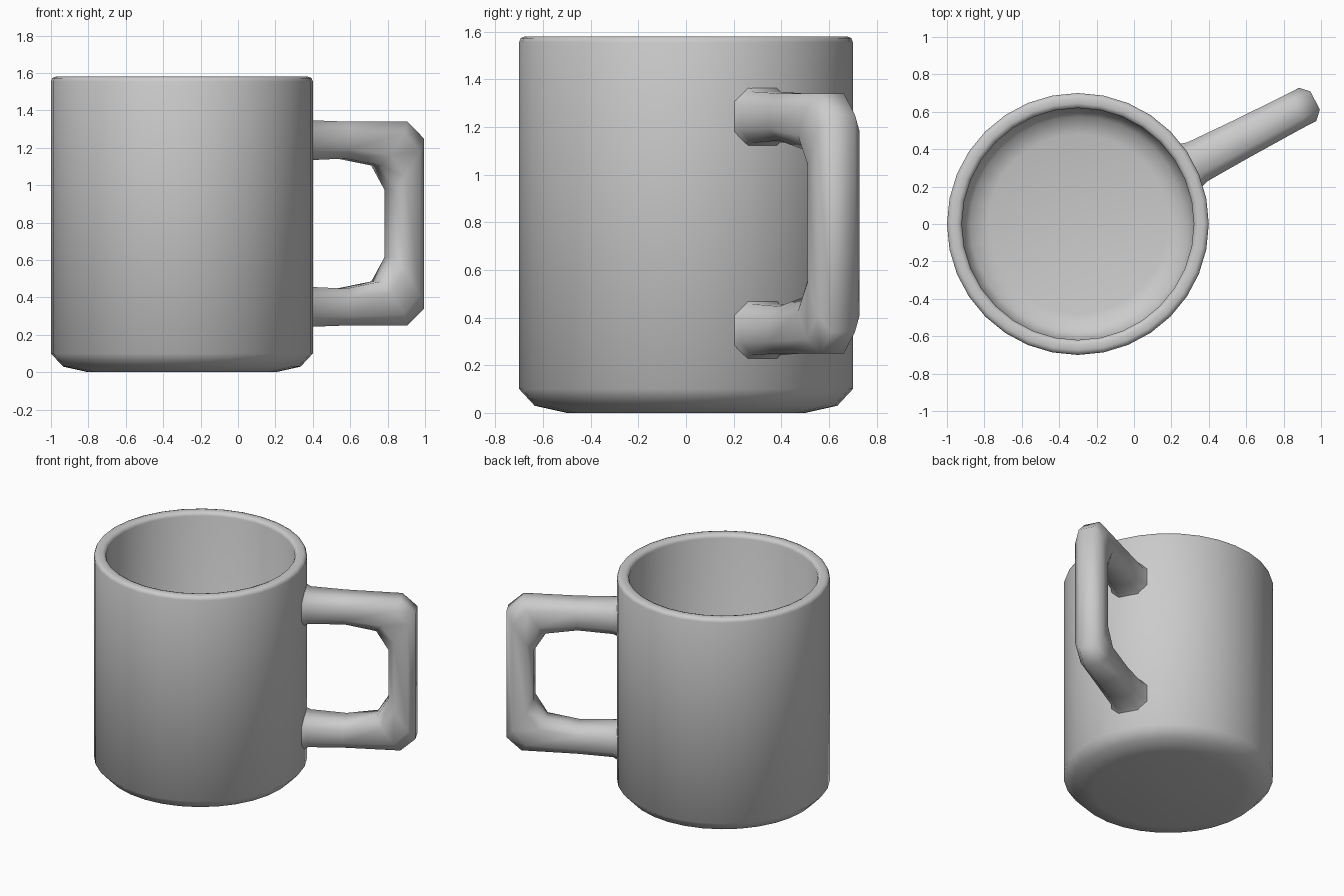
import bpy, bmesh, math

if "Cube" in bpy.data.objects:
    bpy.data.objects.remove(bpy.data.objects["Cube"])

CX = -0.3                      # mug axis
ANGLE = math.radians(27.5)     # direction of the handle
MID = 0.795                    # handle mid height


def finish(bm, name, angle):
    bmesh.ops.recalc_face_normals(bm, faces=bm.faces)
    mesh = bpy.data.meshes.new(name)
    bm.to_mesh(mesh)
    bm.free()
    ob = bpy.data.objects.new(name, mesh)
    bpy.context.collection.objects.link(ob)
    ob.location.x = CX
    bpy.ops.object.select_all(action='DESELECT')
    ob.select_set(True)
    bpy.context.view_layer.objects.active = ob
    bpy.ops.object.shade_smooth_by_angle(angle=math.radians(angle))
    return ob


def skin(rings):
    """Bridge closed rings of points and cap both ends."""
    bm = bmesh.new()
    vs = [[bm.verts.new(p) for p in ring] for ring in rings]
    n = len(vs[0])
    for a, b in zip(vs, vs[1:]):
        for i in range(n):
            j = (i + 1) % n
            bm.faces.new((a[i], a[j], b[j], b[i]))
    bm.faces.new(vs[0])
    bm.faces.new(vs[-1])
    return bm


# cup: outside, rounded rim, inside and floor in one lathe profile
profile = [(0.50, 0), (0.635, 0.03), (0.70, 0.10), (0.70, 1.555),
           (0.693, 1.573), (0.675, 1.58), (0.645, 1.58), (0.627, 1.573),
           (0.62, 1.555), (0.62, 0.20), (0.575, 0.125), (0.48, 0.10)]
SEG = 32
rings = [[(r * math.cos(2 * math.pi * k / SEG), r * math.sin(2 * math.pi * k / SEG), z)
          for k in range(SEG)] for r, z in profile]
finish(skin(rings), "cup", 50)

# handle: stations of outer (r, dz), inner (r, dz), half width; mirrored top to bottom
upper = [((0.66, 0.59), (0.66, 0.31), 0.135),
         ((0.72, 0.553), (0.72, 0.338), 0.117),
         ((0.96, 0.545), (0.96, 0.348), 0.108),
         ((1.33, 0.545), (1.17, 0.31), 0.10),
         ((1.43, 0.455), (1.25, 0.18), 0.10)]
lower = [((o[0], -o[1]), (i[0], -i[1]), w) for o, i, w in reversed(upper)]
section = [(0, -0.55), (0, 0.55), (0.25, 1), (0.75, 1),
           (1, 0.55), (1, -0.55), (0.75, -1), (0.25, -1)]
ca, sa = math.cos(ANGLE), math.sin(ANGLE)
rings = []
for o, i, w in upper + lower:
    ring = []
    for t, s in section:
        r = o[0] + (i[0] - o[0]) * t
        z = o[1] + (i[1] - o[1]) * t
        ring.append((r * ca - s * w * sa, r * sa + s * w * ca, MID + z))
    rings.append(ring)
finish(skin(rings), "handle", 60)
